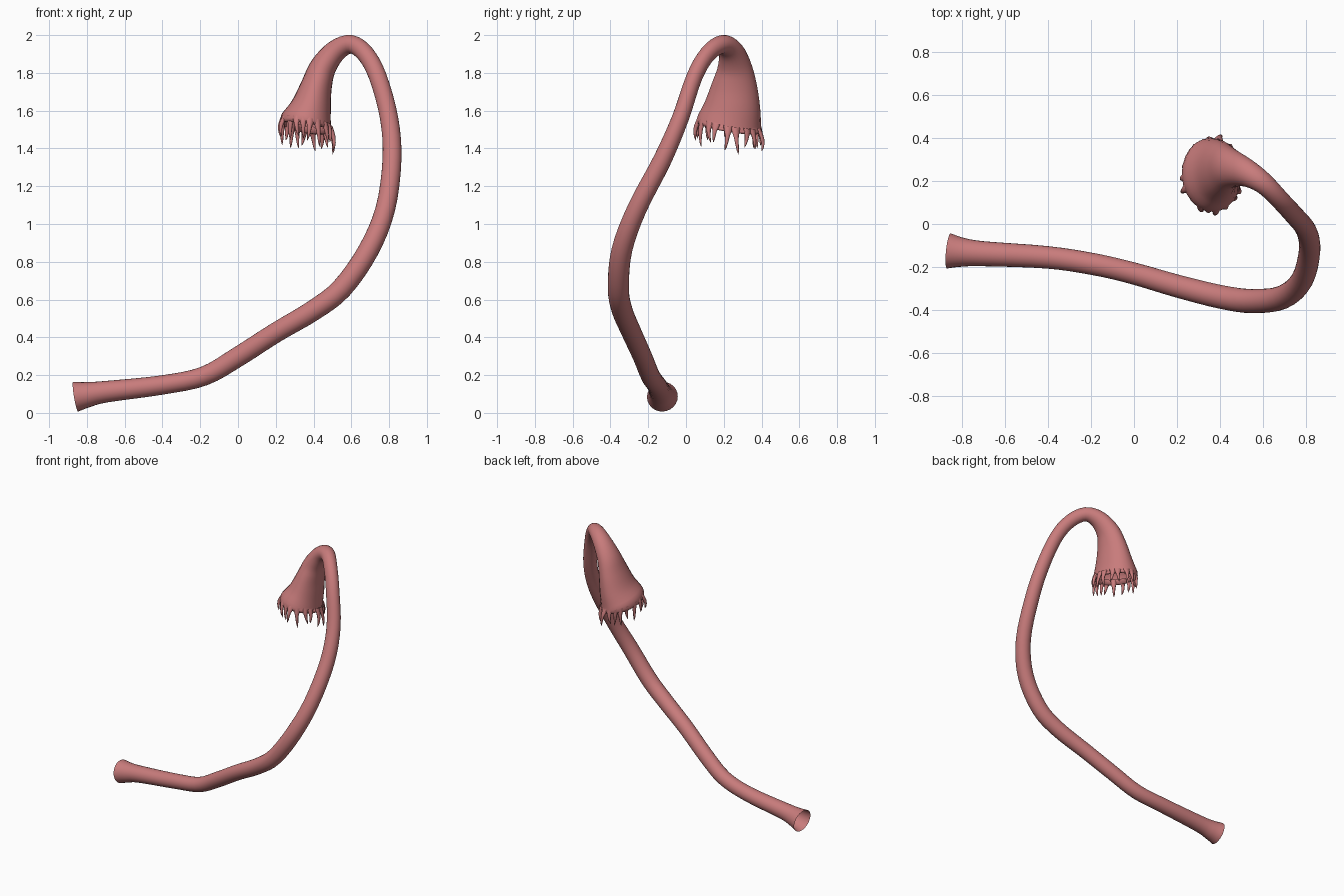
import bpy, bmesh, math, random
from mathutils import Vector

if "Cube" in bpy.data.objects:
    bpy.data.objects.remove(bpy.data.objects["Cube"])

random.seed(4)
SIDES = 24

mat = bpy.data.materials.new("flesh_pink")
mat.diffuse_color = (0.58, 0.2, 0.2, 1)
mat.use_nodes = True
mat.node_tree.nodes["Principled BSDF"].inputs["Base Color"].default_value = mat.diffuse_color


def catmull(pts, steps):
    """Smooth a list of vectors with a Catmull-Rom spline."""
    p = [2 * pts[0] - pts[1]] + pts + [2 * pts[-1] - pts[-2]]
    out = []
    for i in range(1, len(p) - 2):
        a, b, c, d = p[i - 1:i + 3]
        for s in range(steps):
            t = s / steps
            out.append(0.5 * (2 * b + (c - a) * t + (2 * a - 5 * b + 4 * c - d) * t * t
                              + (3 * b - a - 3 * c + d) * t ** 3))
    return out + [pts[-1]]


def skin(bm, rings):
    """Bridge equal rings of points with quads."""
    vs = [[bm.verts.new(p) for p in r] for r in rings]
    n = len(vs[0])
    for r0, r1 in zip(vs, vs[1:]):
        for j in range(n):
            k = (j + 1) % n
            bm.faces.new((r0[j], r0[k], r1[k], r1[j]))
    return vs


def finish(bm, name):
    bmesh.ops.recalc_face_normals(bm, faces=bm.faces)
    me = bpy.data.meshes.new(name)
    bm.to_mesh(me)
    bm.free()
    ob = bpy.data.objects.new(name, me)
    bpy.context.collection.objects.link(ob)
    me.materials.append(mat)
    for f in me.polygons:
        f.use_smooth = True
    return ob


# Stations along the duct: x, y, z, half width across y, half width across x
stations = [
    (-0.86, -0.125, 0.086, .082, .08), (-0.80, -0.131, 0.096, .068, .068),
    (-0.70, -0.138, 0.112, .058, .057), (-0.40, -0.155, 0.148, .052, .051),
    (-0.18, -0.188, 0.195, .051, .051), (0.00, -0.23, 0.297, .051, .053),
    (0.20, -0.288, 0.425, .053, .053), (0.40, -0.338, 0.543, .055, .055),
    (0.55, -0.358, 0.66, .056, .056), (0.69, -0.34, 0.86, .055, .055),
    (0.78, -0.26, 1.08, .052, .052), (0.815, -0.125, 1.34, .049, .050),
    (0.80, -0.03, 1.56, .045, .048), (0.74, 0.045, 1.78, .043, .047),
    (0.675, 0.115, 1.90, .044, .047), (0.60, 0.19, 1.951, .050, .049),
    (0.52, 0.238, 1.918, .066, .058), (0.45, 0.258, 1.83, .092, .070),
    (0.415, 0.256, 1.73, .122, .083), (0.387, 0.245, 1.62, .150, .108),
    (0.362, 0.230, 1.54, .172, .138)]
centre = catmull([Vector(s[:3]) for s in stations], 4)
radius = catmull([Vector((s[3], s[4], 0)) for s in stations], 4)


def frame(i):
    t = (centre[min(i + 1, len(centre) - 1)] - centre[max(i - 1, 0)]).normalized()
    a = (Vector((0, 1, 0)) - t * t.y).normalized()
    return t, a, t.cross(a)


def ring(c, a, b, ra, rb):
    return [c + a * ra * math.cos(q) + b * rb * math.sin(q)
            for q in (2 * math.pi * j / SIDES for j in range(SIDES))]


# Long duct flaring into the bell
bm = bmesh.new()
rings = []
for i, c in enumerate(centre):
    t, a, b = frame(i)
    rings.append(ring(c, a, b, radius[i].x, radius[i].y))

# Mouth rim, tilted towards the front and curled in
mouth = Vector((0.360, 0.228, 1.525))
n = Vector((-0.17, -0.17, -1)).normalized()
a = (Vector((0, 1, 0)) - n * n.y).normalized()
b = n.cross(a)
for off, s in ((0.0, 1.0), (0.016, 0.97), (0.016, 0.88), (-0.02, 0.86)):
    rings.append(ring(mouth + n * off, a, b, .174 * s, .140 * s))
skin(bm, rings)
finish(bm, "duct_and_bell")

# Fringe of tapering fingers around the mouth
bm = bmesh.new()
COUNT = 19
for k in range(COUNT):
    q = 2 * math.pi * (k + random.uniform(-.25, .25)) / COUNT
    out = a * math.cos(q) + b * math.sin(q)
    side = n.cross(out).normalized()
    base = mouth + a * .160 * math.cos(q) + b * .128 * math.sin(q) - n * .015
    length = random.uniform(.095, .15)
    flare = random.uniform(-.005, .03)
    sway = random.uniform(-.022, .022)
    down = Vector((0, 0, -1))
    finger = []
    for u, r in ((0, .026), (.2, .020), (.4, .0125), (.65, .009), (.85, .006), (1, .001)):
        c = base + down * length * u + out * flare * math.sin(u * 2.2) + side * sway * u * u
        finger.append([c + side * r * math.cos(w) + out * min(r, .012) * math.sin(w)
                       for w in (math.pi * j / 4 for j in range(8))])
    skin(bm, finger)
finish(bm, "fringe_fingers")
